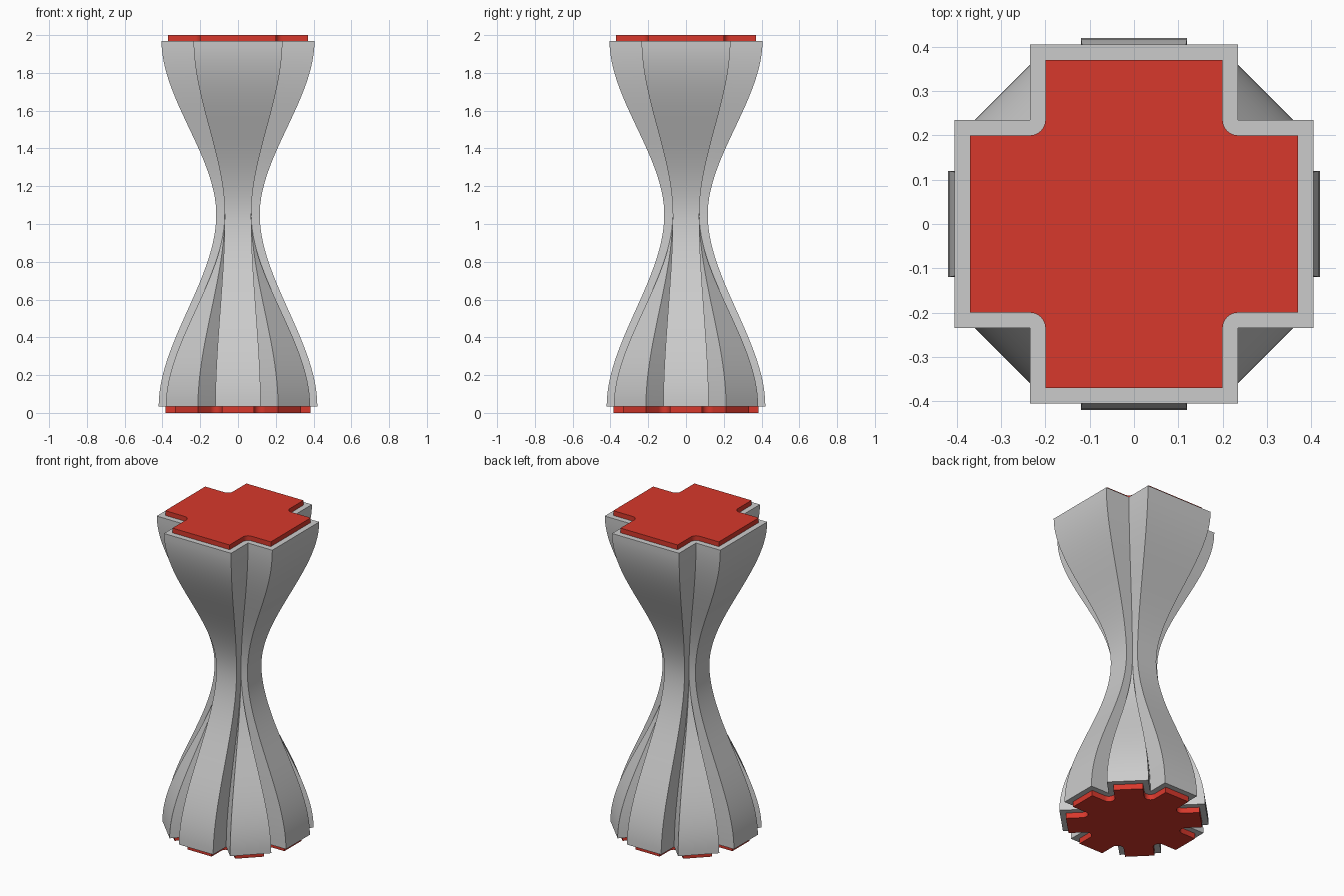
import bpy, bmesh, math

if "Cube" in bpy.data.objects:
    bpy.data.objects.remove(bpy.data.objects["Cube"])

SHELL = 0.035                       # inset of the red plates from the grey body
Z_BOTTOM, Z_WAIST, Z_TOP = 0.035, 1.05, 1.97


def spin(points, count):
    """Repeat a sector of 2D points around the origin."""
    result = []
    for k in range(count):
        a = 2 * math.pi * k / count
        c, s = math.cos(a), math.sin(a)
        result += [(x * c - y * s, x * s + y * c) for x, y in points]
    return result


def gear(n, reach, half):
    """Straight-sided teeth meeting in sharp valleys."""
    return spin([(reach, -half), (reach, half), (half / math.tan(math.pi / n), half)], n)


def cross(reach, half):
    """Four arms, with the spare diagonal tooth collapsed into each inner corner."""
    return spin([(reach, -half), (reach, half)] + [(half, half)] * 4, 4)


def inset_gear(n, reach, half, t):
    """Gear outline offset inward, with rounded valleys."""
    sector = [(reach - t, t - half), (reach - t, half - t)]
    cx, sweep = half / math.tan(math.pi / n), math.pi - 2 * math.pi / n
    for i in range(9):
        a = -math.pi / 2 - sweep * i / 8
        sector.append((cx + t * math.cos(a), half + t * math.sin(a)))
    return spin(sector, n)


def loft(name, rings, color=None):
    """Skin a stack of (z, outline) rings and cap both ends."""
    bm = bmesh.new()
    rows = [[bm.verts.new((x, y, z)) for x, y in pts] for z, pts in rings]
    n = len(rows[0])
    for low, high in zip(rows, rows[1:]):
        for i in range(n):
            j = (i + 1) % n
            bm.faces.new((low[i], low[j], high[j], high[i]))
    bm.faces.new(rows[0][::-1])
    bm.faces.new(rows[-1])
    bmesh.ops.remove_doubles(bm, verts=bm.verts[:], dist=0.0002)
    bmesh.ops.recalc_face_normals(bm, faces=bm.faces[:])
    mesh = bpy.data.meshes.new(name)
    bm.to_mesh(mesh)
    bm.free()
    obj = bpy.data.objects.new(name, mesh)
    bpy.context.collection.objects.link(obj)
    if color:
        mat = bpy.data.materials.new(name + "_red")
        mat.diffuse_color = color
        mat.use_nodes = True
        mat.node_tree.nodes["Principled BSDF"].inputs["Base Color"].default_value = mat.diffuse_color
        mesh.materials.append(mat)
    bpy.ops.object.select_all(action='DESELECT')
    obj.select_set(True)
    bpy.context.view_layer.objects.active = obj
    bpy.ops.object.shade_smooth_by_angle(angle=math.radians(30))
    return obj


# Body: eight-tooth foot blending through a narrow waist into a four-arm head
foot, waist, head = gear(8, 0.42, 0.12), cross(0.115, 0.07), cross(0.405, 0.235)
rings = []
STEPS = 56
for i in range(STEPS + 1):
    z = Z_BOTTOM + (Z_TOP - Z_BOTTOM) * i / STEPS
    if z < Z_WAIST:
        end, u = foot, (Z_WAIST - z) / (Z_WAIST - Z_BOTTOM)
    else:
        end, u = head, (z - Z_WAIST) / (Z_TOP - Z_WAIST)
    f = u * u * (3 - 2 * u)
    rings.append((z, [(a[0] + (b[0] - a[0]) * f, a[1] + (b[1] - a[1]) * f)
                      for a, b in zip(waist, end)]))
loft("body", rings)

# Red end plates standing proud of the body
RED = (0.68, 0.04, 0.025, 1)
base = inset_gear(8, 0.42, 0.12, SHELL)
top = inset_gear(4, 0.405, 0.235, SHELL)
loft("base_plate", [(0, base), (0.045, base)], RED)
loft("top_plate", [(1.96, top), (2.0, top)], RED)
